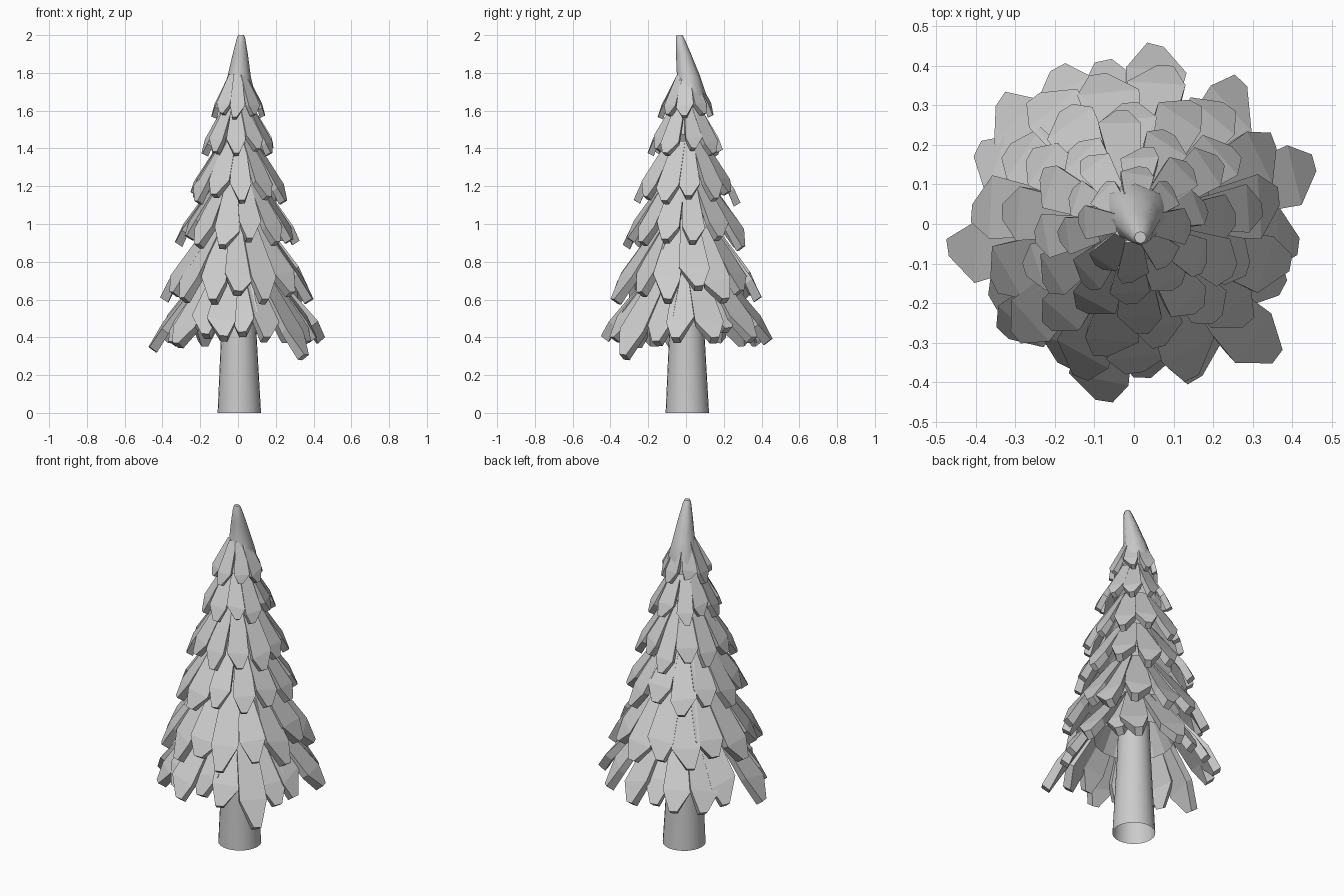
import bpy, bmesh, math, random
from mathutils import Vector, Matrix

if "Cube" in bpy.data.objects:
    bpy.data.objects.remove(bpy.data.objects["Cube"])

random.seed(5)


def finish(name, bm, smooth=False):
    bmesh.ops.recalc_face_normals(bm, faces=bm.faces[:])
    me = bpy.data.meshes.new(name)
    bm.to_mesh(me)
    bm.free()
    for p in me.polygons:
        p.use_smooth = smooth and len(p.vertices) == 4
    ob = bpy.data.objects.new(name, me)
    bpy.context.collection.objects.link(ob)
    return ob


def loft(bm, rings, sides, cap=False):
    """Rings are (x, y, z, radius), joined one after another."""
    loops = []
    for x, y, z, r in rings:
        loops.append([bm.verts.new((x + r * math.cos(2 * math.pi * i / sides),
                                    y + r * math.sin(2 * math.pi * i / sides), z))
                      for i in range(sides)])
    for a, b in zip(loops, loops[1:]):
        for i in range(sides):
            j = (i + 1) % sides
            bm.faces.new((a[i], a[j], b[j], b[i]))
    if cap:
        bm.faces.new(loops[-1])


def leaf(bm, angle, r0, z0, r1, z1, width, thick):
    """One thick pointed shingle running from (r0, z0) down and out to (r1, z1)."""
    base, tip = Vector((r0, 0, z0)), Vector((r1, 0, z1))
    axis = tip - base
    d = axis.normalized()
    side = Matrix.Rotation(random.uniform(-0.16, 0.16), 3, d) @ Vector((0, 1, 0))
    out = side.cross(d)
    if out.x < 0:
        out = -out
    spin = Matrix.Rotation(angle, 3, 'Z')
    h = width / 2
    skew = random.uniform(-0.4, 0.4) * h
    left, right = random.uniform(.72, .82), random.uniform(.72, .82)
    bulge = .16 * h
    # outline: distance along the leaf, sideways offset, lift
    outline = [(0, -h * .55, 0), (left, -h, bulge), (1, skew - h * .28, 0),
               (1, skew + h * .28, 0), (right, h, bulge), (0, h * .55, 0)]
    top, under = [], []
    for t, w, lift in outline:
        p = base + axis * t + side * w + out * lift
        q = p - out * thick * (.5 + .5 * t) - side * w * .12
        top.append(bm.verts.new(spin @ p))
        under.append(bm.verts.new(spin @ q))
    # long panel and bent tip panel on both sides
    for v in (top, under):
        bm.faces.new((v[0], v[1], v[4], v[5]))
        bm.faces.new(v[1:5])
    for i in range(6):
        j = (i + 1) % 6
        bm.faces.new((top[i], top[j], under[j], under[i]))


# trunk, open at the bottom
bm = bmesh.new()
loft(bm, [(.007, .007, 0, .115), (.004, .004, .45, .092), (0, 0, .9, .075)], 24)
finish("trunk", bm, True)

# bottom tier: leaf angle in degrees, tip radius, tip height
low = [(17, .48, .40), (50, .45, .40), (82, .455, .39), (118, .44, .38),
       (139, .46, .38), (157, .44, .40), (190, .475, .35), (222, .43, .37),
       (240, .40, .42), (257, .455, .41), (275, .39, .43), (295, .42, .40),
       (316, .495, .31), (337, .41, .38), (356, .42, .40), (34, .37, .45),
       (100, .42, .40), (205, .41, .38)]
bm = bmesh.new()
for a, r, z in low:
    leaf(bm, math.radians(a), .14, .80, r, z, .155, .05)
loft(bm, [(0, 0, .58, .215), (0, 0, .82, .10)], 18)
finish("foliage_tier_1", bm)

# upper tiers: count, first angle, top radius, top z, tip radius, tip z, width, thickness
tiers = [(15, 246, .125, 1.03, .40, .62, .15, .05),
         (13, 258, .11, 1.24, .33, .90, .13, .045),
         (12, 275, .092, 1.44, .275, 1.13, .115, .04),
         (10, 264, .068, 1.63, .20, 1.37, .098, .035),
         (8, 271, .046, 1.79, .14, 1.57, .085, .03)]
for k, (n, a0, r0, z0, r1, z1, w, th) in enumerate(tiers):
    bm = bmesh.new()
    for i in range(n):
        a = math.radians(a0) + 2 * math.pi * (i + random.uniform(-.12, .12)) / n
        s = (.9 if i % 2 else 1.0) + random.uniform(-.04, .05)
        leaf(bm, a, r0, z0, r0 + (r1 - r0) * s + random.uniform(-.008, .012),
             z0 + (z1 - z0) * s, w * random.uniform(.92, 1.1), th)
    # skirt behind the leaves
    f = .6
    loft(bm, [(0, 0, z0 + (z1 - z0) * f, r0 + (r1 - r0) * f - th * .8),
              (0, 0, z0, r0 - .015)], 14)
    finish("foliage_tier_%d" % (k + 2), bm)

# leaning spire with a blunt tip
bm = bmesh.new()
loft(bm, [(0, .003, 1.62, .105), (.003, .017, 1.70, .085), (.006, .014, 1.78, .062),
          (.012, -.013, 1.90, .040), (.016, -.032, 1.985, .022), (.016, -.034, 2.0, .015)],
     8, cap=True)
finish("spire", bm, True)
